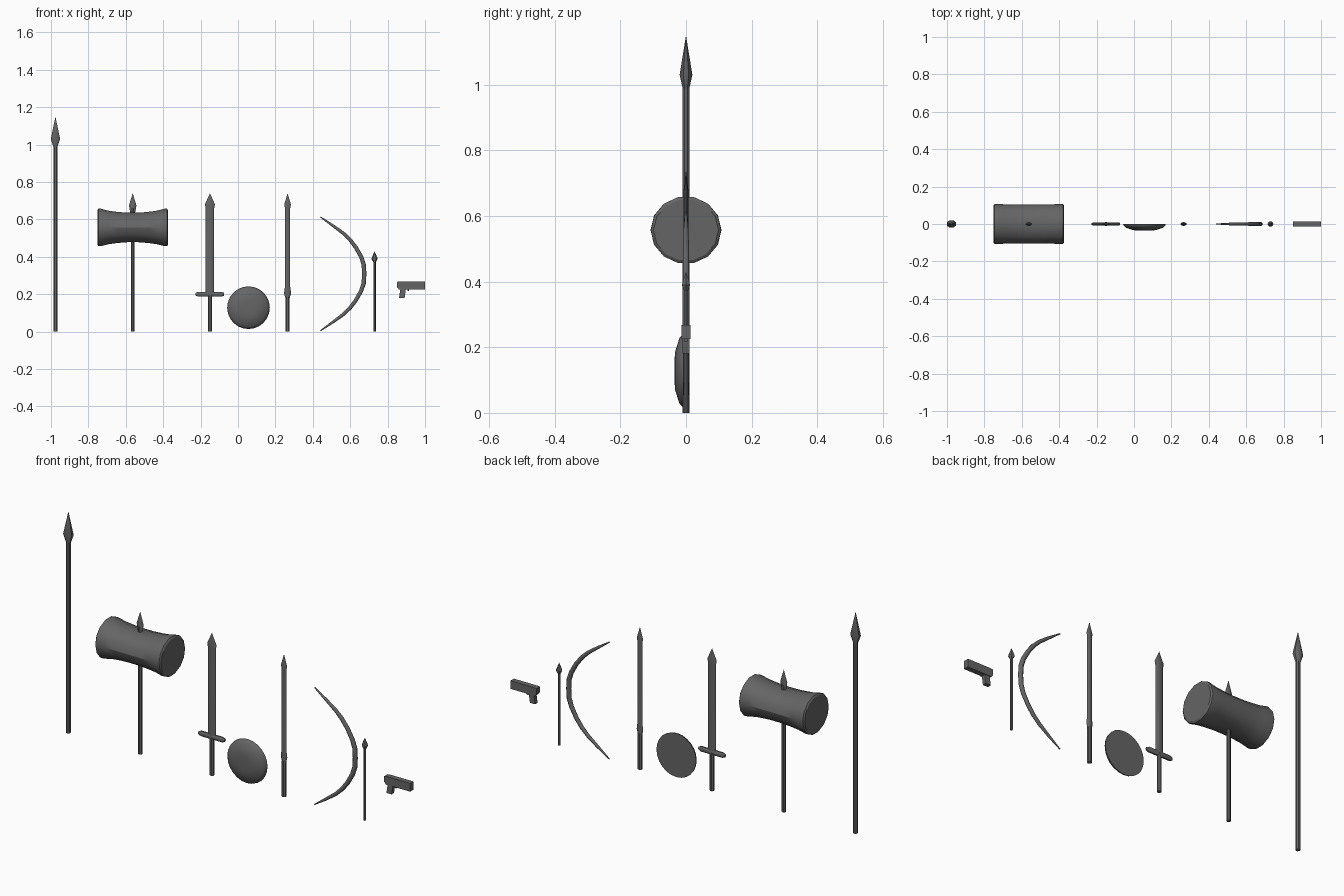
import bpy, bmesh, math
from mathutils import Vector

if "Cube" in bpy.data.objects:
    bpy.data.objects.remove(bpy.data.objects["Cube"])

X, Y, Z = Vector((1, 0, 0)), Vector((0, 1, 0)), Vector((0, 0, 1))
dark = bpy.data.materials.new("dark_grey")
dark.diffuse_color = (.13, .13, .13, 1)
dark.use_nodes = True
dark.node_tree.nodes["Principled BSDF"].inputs["Base Color"].default_value = dark.diffuse_color


def loft(name, sections, n, phase=0.0, smooth=40):
    """Skin elliptical rings; each section is (centre, u half-axis, v half-axis)."""
    bm = bmesh.new()
    rings = []
    for c, u, v in sections:
        rings.append([bm.verts.new(c + u * math.cos(phase + math.tau * i / n)
                                   + v * math.sin(phase + math.tau * i / n)) for i in range(n)])
    for a, b in zip(rings, rings[1:]):
        for i in range(n):
            j = (i + 1) % n
            bm.faces.new((a[i], a[j], b[j], b[i]))
    bm.faces.new(rings[0][::-1])
    bm.faces.new(rings[-1])
    bmesh.ops.remove_doubles(bm, verts=bm.verts, dist=1e-5)
    bmesh.ops.recalc_face_normals(bm, faces=bm.faces)
    me = bpy.data.meshes.new(name)
    bm.to_mesh(me)
    bm.free()
    me.materials.append(dark)
    ob = bpy.data.objects.new(name, me)
    bpy.context.collection.objects.link(ob)
    bpy.ops.object.select_all(action='DESELECT')
    ob.select_set(True)
    bpy.context.view_layer.objects.active = ob
    bpy.ops.object.shade_smooth_by_angle(angle=math.radians(smooth))
    return ob


def upright(name, x, profile, n=6, phase=0.0):
    """Vertical part from a (z, x radius, y radius) profile."""
    return loft(name, [(Vector((x, 0, z)), X * rx, Y * ry) for z, rx, ry in profile], n, phase)


# Spear
upright("spear_shaft", -0.976, [(0, .0118, .0118), (1.0, .0118, .0118)], 8, math.pi / 8)
upright("spear_head", -0.976, [(.98, .009, .009), (1.03, .027, .021), (1.15, 0, 0)],
        8, math.pi / 8)

# Mallet: waist is pinched in height only
hx, hz = -0.563, 0.557
half = [(.03, .105, .081), (.08, .105, .085), (.13, .105, .092), (.172, .108, .103),
        (.183, .107, .103), (.189, .099, .094)]
rings = [(-d, a, b) for d, a, b in reversed(half)] + half
loft("mallet_head", [(Vector((hx + d, 0, hz)), Y * a, Z * b) for d, a, b in rings],
     14, 0, 30)
upright("mallet_handle", hx, [(0, .0105, .0105), (.66, .0105, .0105)], 8, math.pi / 8)
upright("mallet_spike", hx, [(.63, .012, .007), (.675, .020, .009), (.74, 0, 0)])

# Broadsword
sx = -0.15
upright("sword_grip", sx, [(0, .0115, .0105), (.2, .0115, .0105)], 8, math.pi / 8)
upright("sword_blade", sx, [(.2, .023, .009), (.66, .023, .008), (.68, .027, .008), (.74, 0, 0)])
loft("sword_guard", [(Vector((sx + d, 0, .2)), Y * a, Z * b) for d, a, b in
     [(-.076, .006, .008), (-.062, .010, .014), (.062, .010, .014), (.076, .006, .008)]],
     8, math.pi / 8)

# Shield: flat back, domed front with a flat centre
loft("shield", [(Vector((.056, y, .128)), X * r, Z * r) for r, y in
     [(.114, 0), (.112, -.008), (.1, -.020), (.059, -.033), (.034, -.035)]], 24, 0, 40)

# Slim sword
kx = 0.265
upright("slim_sword_grip", kx, [(0, .0115, .0105), (.185, .0115, .0105)], 8, math.pi / 8)
upright("slim_sword_blade", kx, [(.175, .01, .008), (.205, .019, .009), (.24, .014, .007),
                                 (.66, .014, .006), (.68, .018, .006), (.74, 0, 0)])

# Bow: tapered section swept along a symmetric arc
upper = [(.675, 0, .0125), (.672, .05, .0125), (.659, .09, .012), (.631, .14, .0115),
         (.600, .181, .011), (.563, .217, .010), (.510, .256, .008), (.441, .304, .003)]
arc = [(x, -z, r) for x, z, r in reversed(upper[1:])] + upper
pts = [Vector((x, 0, .309 + z)) for x, z, r in arc]
secs = []
for i, p in enumerate(pts):
    t = (pts[min(i + 1, len(pts) - 1)] - pts[max(i - 1, 0)]).normalized()
    secs.append((p, Y.cross(t) * arc[i][2], Y * arc[i][2] * .9))
loft("bow_limbs", secs, 8, math.pi / 8, 50)

# Arrow
upright("arrow_shaft", .73, [(0, .0068, .0068), (.385, .0068, .0068)])
upright("arrow_head", .73, [(.37, .006, .006), (.39, .017, .015), (.43, 0, 0)])

# Pistol: boxy slide with a swept-back rear, slanted grip, small trigger
loft("pistol_slide", [(Vector((x, 0, z)), Y * .0195, Z * h) for x, z, h in
     [(.851, .252, .020), (.86, .247, .030), (1.0, .247, .030)]], 4, math.pi / 4, 20)
loft("pistol_grip", [(Vector((x, 0, z)), X * .021, Y * .0145) for x, z in
     [(.876, .181), (.884, .235)]], 4, math.pi / 4)
loft("pistol_trigger", [(Vector((x, 0, z)), X * .006, Y * .006) for x, z in
     [(.910, .216), (.908, .235)]], 4, math.pi / 4)
